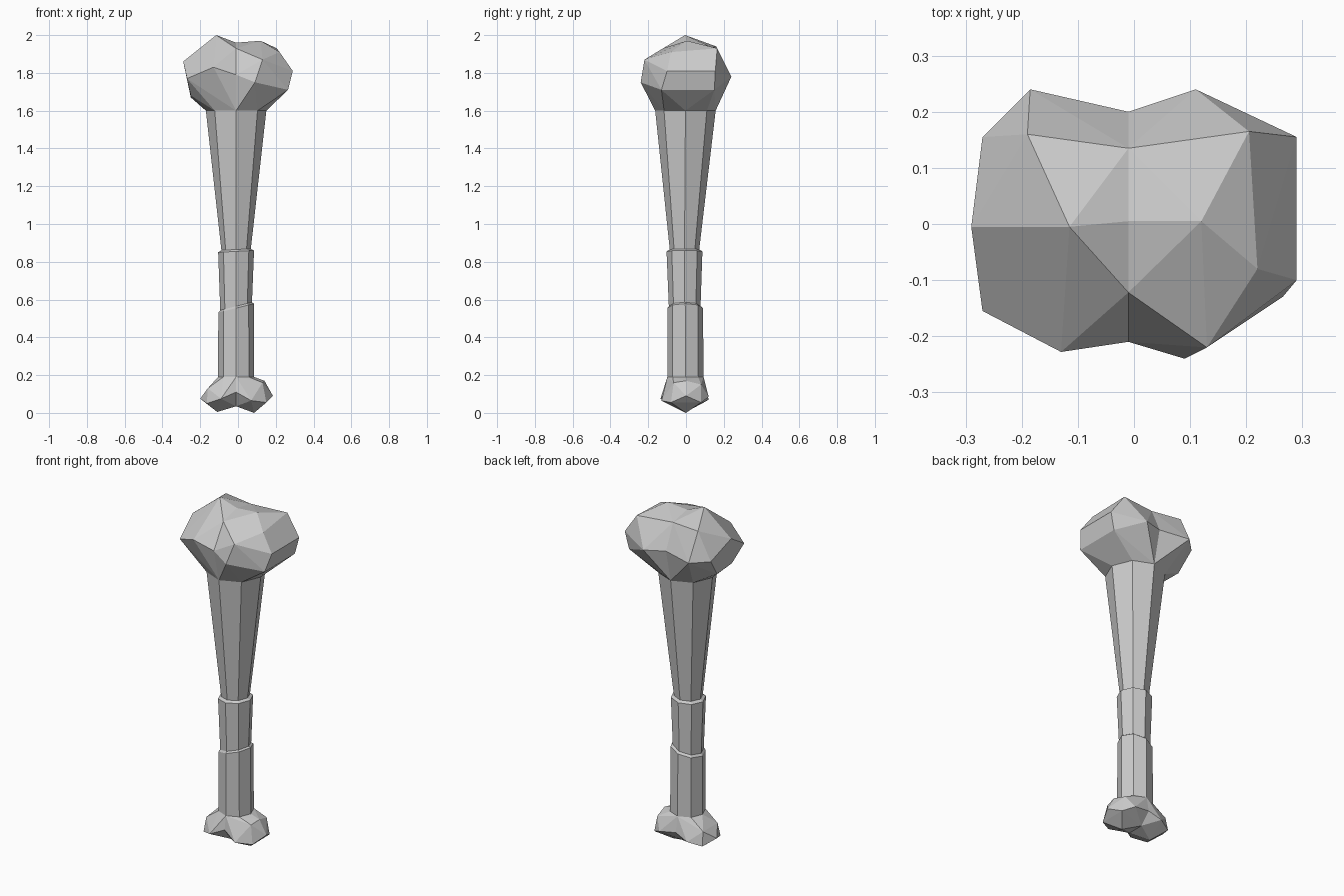
import bpy, bmesh
from math import sin, cos, pi

if "Cube" in bpy.data.objects:
    bpy.data.objects.remove(bpy.data.objects["Cube"])

CX = -0.01  # shared middle plane of the two lobes


def finish(bm, name):
    bmesh.ops.recalc_face_normals(bm, faces=bm.faces)
    me = bpy.data.meshes.new(name)
    bm.to_mesh(me)
    bm.free()
    ob = bpy.data.objects.new(name, me)
    bpy.context.collection.objects.link(ob)
    return ob


def ring(z, r, cy=0.0, tilt=0.0):
    """Octagon with a corner facing front; tilt slopes it along x."""
    pts = []
    for i in range(8):
        a = i * pi / 4
        x = r * cos(a)
        pts.append((CX + x, cy + r * sin(a), z + tilt * x))
    return pts


def loft(rings, name):
    bm = bmesh.new()
    rows = [[bm.verts.new(p) for p in r] for r in rings]
    for a, b in zip(rows, rows[1:]):
        for i in range(8):
            j = (i + 1) % 8
            bm.faces.new((a[i], a[j], b[j], b[i]))
    return finish(bm, name)


def knuckle(left, right, middle, neck, name):
    """Two faceted hull lobes meeting at a notch, opening into the shaft ring."""
    bm = bmesh.new()
    mid = [(CX, y, z) for y, z in middle]
    for side, pts in ((-1, left), (1, right)):
        half = [(CX if abs(p[0] - CX) < 1e-5 else p[0], p[1], p[2])
                for p in neck if side * (p[0] - CX) > -1e-5]
        vs = [bm.verts.new(p) for p in pts + mid + half]
        bmesh.ops.convex_hull(bm, input=vs)
    nz = neck[0][2]
    inner = [f for f in bm.faces
             if all(abs(v.co.x - CX) < 1e-4 for v in f.verts)
             or all(abs(v.co.z - nz) < 1e-4 for v in f.verts)]
    bmesh.ops.delete(bm, geom=inner, context='FACES')
    bmesh.ops.delete(bm, geom=[v for v in bm.verts if not v.link_faces], context='VERTS')
    bmesh.ops.remove_doubles(bm, verts=bm.verts, dist=1e-4)
    return finish(bm, name)


neck_top = ring(1.6, 0.16, -0.003)
neck_low = ring(0.19, 0.096, -0.003)

# Shaft with two stepped sleeves
loft([neck_low,
      ring(0.555, 0.094, -0.004, 0.25),
      ring(0.565, 0.084, -0.007, 0.25),
      ring(0.855, 0.095, -0.008, 0.05),
      ring(0.865, 0.078, -0.008, 0.05),
      neck_top], "shaft")

# Large upper knuckle
knuckle(
    [(-.115, -.005, 2.0), (-.29, -.005, 1.86), (-.19, .16, 1.94),
     (-.185, .24, 1.78), (-.27, .155, 1.78), (-.27, -.155, 1.77),
     (-.13, -.228, 1.83), (-.25, .07, 1.67), (-.25, -.07, 1.68)],
    [(.12, .005, 1.97), (.205, .165, 1.93), (.22, -.08, 1.91),
     (.13, -.22, 1.87), (.09, -.24, 1.75), (.29, .155, 1.81),
     (.29, -.1, 1.81), (.265, -.13, 1.71), (.265, .15, 1.71), (.11, .24, 1.78)],
    [(.005, 1.96), (-.122, 1.93), (-.21, 1.79), (.2, 1.79), (.135, 1.935)],
    neck_top, "upper_knuckle")

# Small lower knuckle
knuckle(
    [(-.2, 0, .075), (-.16, -.065, .13), (-.16, .07, .13), (-.11, 0, .005),
     (-.09, -.135, .075), (-.165, -.085, .05), (-.09, .12, .07), (-.165, .085, .05)],
    [(.185, 0, .09), (.13, -.065, .16), (.14, 0, .17), (.13, .08, .15),
     (.15, .08, .055), (.15, -.08, .055), (.085, 0, 0), (.07, -.13, .065),
     (.09, .12, .085)],
    [(-.11, .11), (-.05, .035), (.05, .035), (.11, .1)],
    neck_low, "lower_knuckle")
